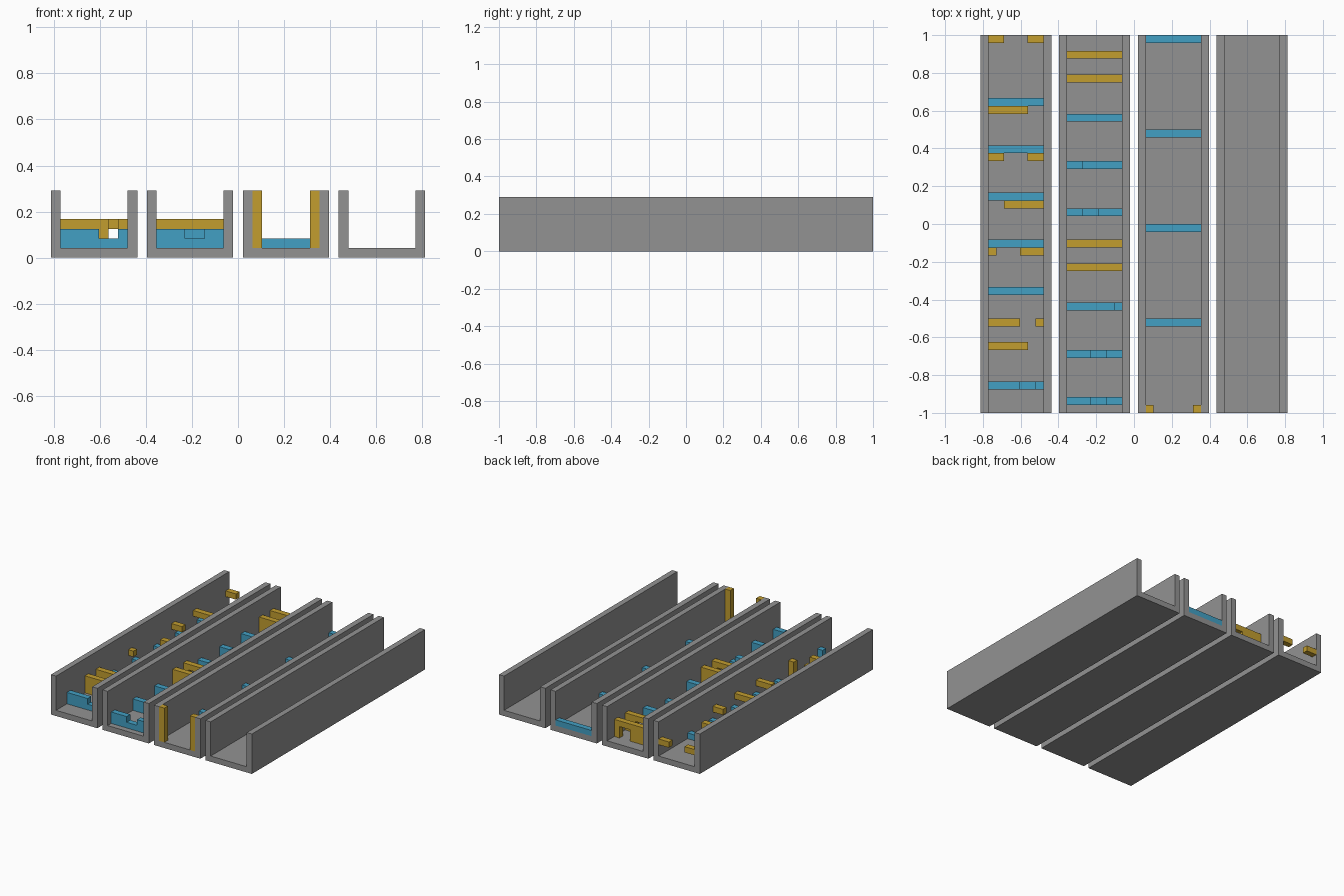
import bpy
import bmesh

if "Cube" in bpy.data.objects:
    bpy.data.objects.remove(bpy.data.objects["Cube"], do_unlink=True)

U = 1 / 24                 # one grid step
WIDTH, LENGTH, HEIGHT = 9, 48, 7
PITCH = WIDTH + 1
TOTAL = 4 * PITCH - 1


def material(name, rgb):
    mat = bpy.data.materials.new(name)
    mat.use_nodes = True
    color = (*rgb, 1)
    mat.diffuse_color = color
    mat.node_tree.nodes["Principled BSDF"].inputs["Base Color"].default_value = color
    return mat


GREY = material("grey", (0.29, 0.29, 0.29))
BLUE = material("blue", (0.055, 0.35, 0.55))
GOLD = material("gold", (0.54, 0.34, 0.028))


def prism(name, mat, lane, points, row, depth=1):
    """Extrude an x-z outline (in steps, from the lane's outer edge) along y."""
    bm = bmesh.new()
    x0 = lane * PITCH - TOTAL / 2
    y0 = row - LENGTH / 2
    verts = [bm.verts.new(((x0 + x) * U, y0 * U, z * U)) for x, z in points]
    face = bm.faces.new(verts)
    out = bmesh.ops.extrude_face_region(bm, geom=[face])
    moved = [g for g in out["geom"] if isinstance(g, bmesh.types.BMVert)]
    bmesh.ops.translate(bm, verts=moved, vec=(0, depth * U, 0))
    bmesh.ops.recalc_face_normals(bm, faces=bm.faces)
    mesh = bpy.data.meshes.new(name)
    bm.to_mesh(mesh)
    bm.free()
    mesh.materials.append(mat)
    obj = bpy.data.objects.new(name, mesh)
    bpy.context.scene.collection.objects.link(obj)
    return obj


def bar(name, mat, lane, row, first, last, low, high):
    """Box covering cells first..last of the lane's seven inner cells."""
    a, b = first + 1, last + 2
    prism(name, mat, lane, [(a, low), (b, low), (b, high), (a, high)], row)


def hurdle(lane, row, heights):
    """Blue block with a stepped top, one digit per inner cell."""
    points = [(8, 1), (1, 1)]
    last = 1
    for i, h in enumerate(int(c) for c in heights):
        if h != last:
            if i:
                points.append((i + 1, last + 1))
            points.append((i + 1, h + 1))
        elif i == 0:
            points.append((1, h + 1))
        last = h
    points.append((8, last + 1))
    prism("hurdle", BLUE, lane, points, row)


def gate(lane, row, first, last):
    """Gold wall with a doorway through cells first..last."""
    a, b = first + 1, last + 2
    prism("gate", GOLD, lane, [(1, 1), (a, 1), (a, 3), (b, 3), (b, 1),
                               (8, 1), (8, 4), (1, 4)], row)


# Four open-ended troughs
for lane in range(4):
    w, h = WIDTH, HEIGHT
    prism("trough", GREY, lane, [(0, 0), (w, 0), (w, h), (w - 1, h), (w - 1, 1),
                                 (1, 1), (1, h), (0, h)], 0, LENGTH)

# Lane with low hurdles, hanging bars and partial walls
hurdle(0, 3, "2222112")
for row in (15, 21, 27, 33, 39):
    hurdle(0, row, "1111111")
for row, first, last in ((8, 0, 4), (11, 0, 3), (11, 6, 6)):
    bar("partial_wall", GOLD, 0, row, first, last, 1, 4)
for row, first, last in ((20, 0, 0), (20, 4, 6), (26, 2, 6), (32, 0, 1),
                         (32, 5, 6), (38, 0, 4), (47, 0, 1), (47, 5, 6)):
    bar("hanging_bar", GOLD, 0, row, first, last, 3, 4)

# Lane with notched hurdles and gates
for row, heights in ((1, "2221122"), (7, "2221122"), (13, "2222221"),
                     (25, "2211222"), (31, "2211111"), (37, "2222222")):
    hurdle(1, row, heights)
for row, first, last in ((18, 4, 5), (21, 1, 2), (42, 3, 4), (45, 4, 5)):
    gate(1, row, first, last)

# Lane with plain hurdles and a pair of entry posts
for row in (11, 23, 35, 47):
    hurdle(2, row, "1111111")
for cell in (0, 6):
    bar("entry_post", GOLD, 2, 0, cell, cell, 1, HEIGHT)
